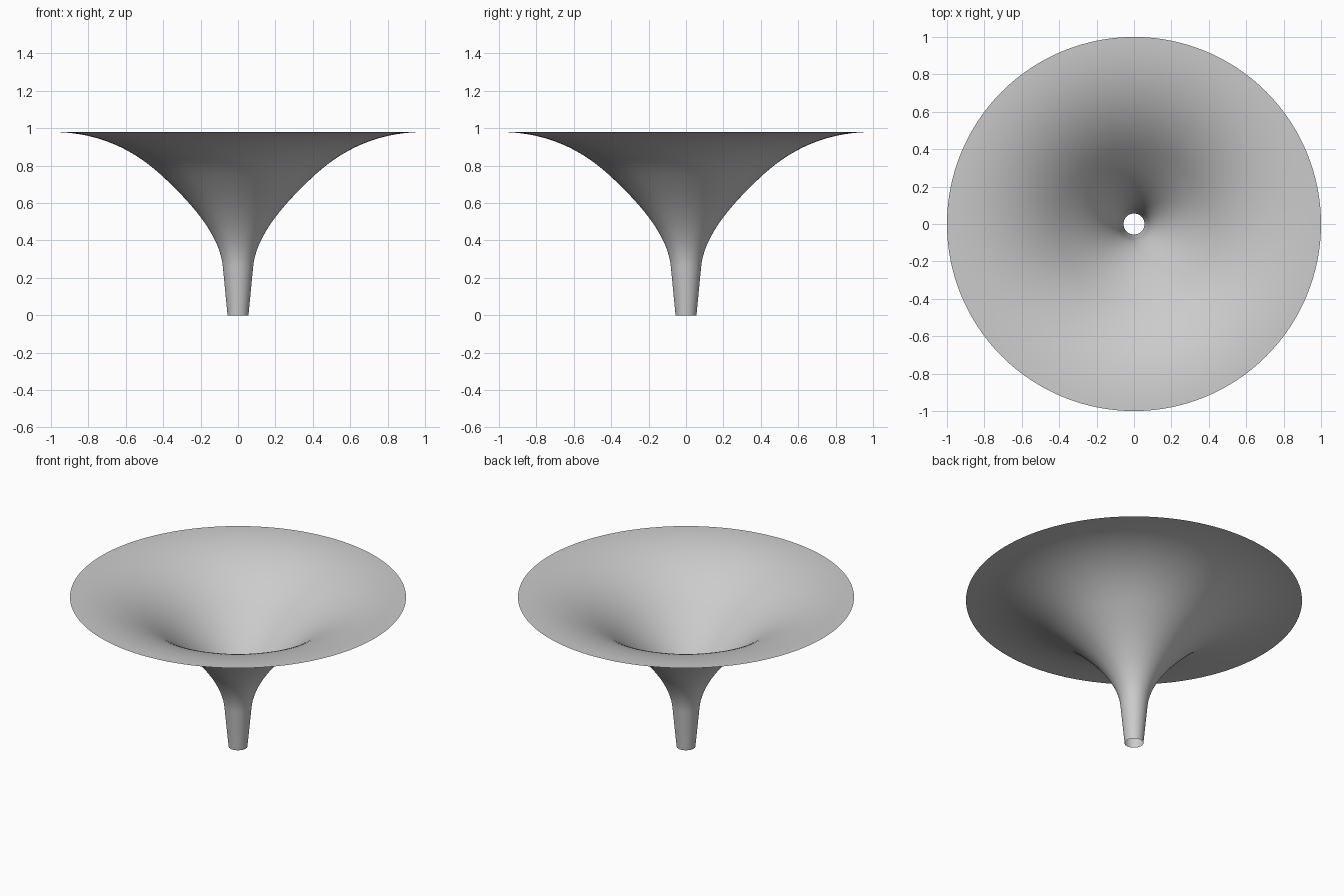
import bpy
import bmesh
import math
from mathutils import Vector
from mathutils.geometry import interpolate_bezier

cube = bpy.data.objects.get("Cube")
if cube:
    bpy.data.objects.remove(cube, do_unlink=True)

# Plain grey surface
grey = bpy.data.materials.new("grey")
grey.use_nodes = True
colour = (0.6, 0.6, 0.6, 1)
grey.diffuse_color = colour
grey.node_tree.nodes["Principled BSDF"].inputs["Base Color"].default_value = colour


def bezier(points, count):
    """Sample a cubic curve given as (radius, height) pairs."""
    return interpolate_bezier(*[Vector((r, 0, z)) for r, z in points], count)


# Profile: straight tapered spout, then a flare that flattens into the rim
spout = [Vector((0.056, 0, 0))]
throat = bezier([(0.081, 0.26), (0.097, 0.43), (0.25, 0.6), (0.4, 0.74)], 20)
flare = bezier([(0.4, 0.74), (0.56, 0.89), (0.75, 0.98), (1, 0.98)], 20)
profile = spout + throat + flare[1:]

# Spin the profile into an open thin shell
bm = bmesh.new()
verts = [bm.verts.new(p) for p in profile]
edges = [bm.edges.new(pair) for pair in zip(verts, verts[1:])]
bmesh.ops.spin(bm, geom=verts + edges, cent=(0, 0, 0), axis=(0, 0, 1),
               angle=math.tau, steps=128, use_merge=True)
bmesh.ops.remove_doubles(bm, verts=bm.verts, dist=0.0001)
bmesh.ops.recalc_face_normals(bm, faces=bm.faces)
for face in bm.faces:
    face.smooth = True

mesh = bpy.data.meshes.new("funnel_shell")
bm.to_mesh(mesh)
bm.free()
mesh.materials.append(grey)
funnel = bpy.data.objects.new("funnel_shell", mesh)
bpy.context.collection.objects.link(funnel)
